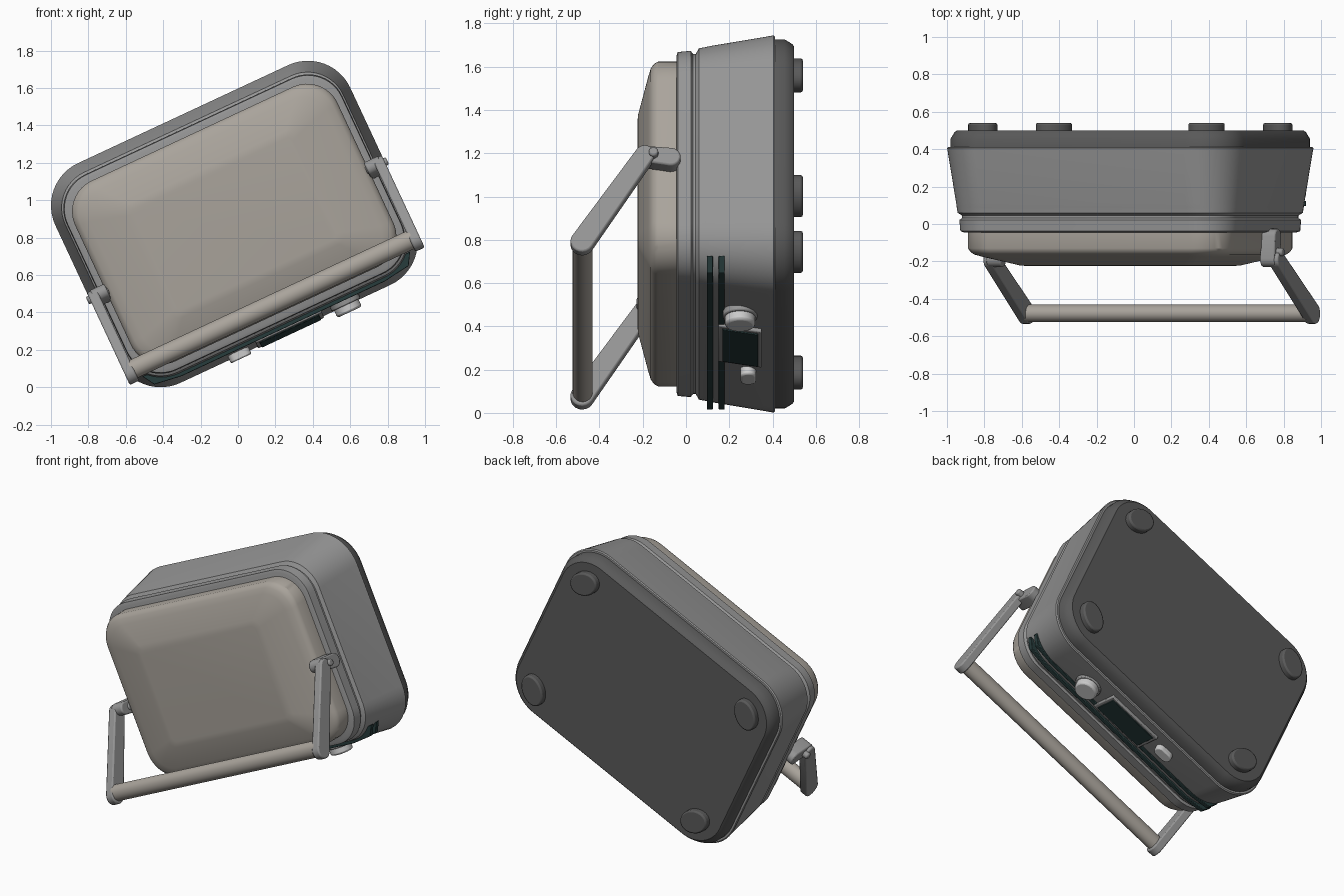
import bpy, bmesh
from math import sin, cos, pi, radians
from mathutils import Matrix, Vector

if "Cube" in bpy.data.objects:
    bpy.data.objects.remove(bpy.data.objects["Cube"])

# Parts are built upright around the body centre, then tilted in the front plane
TILT = Matrix.Translation((-0.02, 0, 0.873)) @ Matrix.Rotation(radians(-25), 4, 'Y')


def material(name, r, g, b):
    m = bpy.data.materials.new(name)
    m.diffuse_color = (r, g, b, 1)
    m.use_nodes = True
    m.node_tree.nodes["Principled BSDF"].inputs["Base Color"].default_value = m.diffuse_color
    return m


CREAM = material("warm_grey", 0.40, 0.37, 0.33)
STEEL = material("mid_grey", 0.30, 0.30, 0.30)
DARK = material("dark_grey", 0.10, 0.10, 0.10)
GLASS = material("dark_glass", 0.02, 0.045, 0.045)


def finish(name, bm, mat, bevel=0):
    bmesh.ops.recalc_face_normals(bm, faces=bm.faces)
    bm.transform(TILT)
    me = bpy.data.meshes.new(name)
    bm.to_mesh(me)
    bm.free()
    ob = bpy.data.objects.new(name, me)
    bpy.context.collection.objects.link(ob)
    if mat:
        me.materials.append(mat)
    if bevel:
        mod = ob.modifiers.new("soft_edges", 'BEVEL')
        mod.width, mod.segments, mod.limit_method = bevel, 2, 'ANGLE'
        mod.angle_limit = radians(40)
    return ob


def loft(bm, loops):
    rings = [[bm.verts.new(p) for p in lp] for lp in loops]
    n = len(rings[0])
    for a, b in zip(rings, rings[1:]):
        for i in range(n):
            j = (i + 1) % n
            bm.faces.new((a[i], a[j], b[j], b[i]))
    bm.faces.new(rings[0])
    bm.faces.new(rings[-1])


def shell(name, rings, mat):
    """Loft of rounded rectangles: (y, half width, half height, corner radius)."""
    loops = []
    for y, w, h, r in rings:
        lp = []
        for q, (sx, sz) in enumerate(((1, 1), (-1, 1), (-1, -1), (1, -1))):
            for k in range(13):
                a = (q + k / 12) * pi / 2
                lp.append((sx * (w - r) + r * cos(a), y, sz * (h - r) + r * sin(a)))
        loops.append(lp)
    bm = bmesh.new()
    loft(bm, loops)
    return finish(name, bm, mat)


def prism(name, pts, axis, lo, hi, mat=None, bevel=0):
    """Extrude a 2D outline along a local axis."""
    def put(p, d):
        v = list(p)
        v.insert(axis, d)
        return v
    bm = bmesh.new()
    loft(bm, [[put(p, d) for p in pts] for d in (lo, hi)])
    return finish(name, bm, mat, bevel)


def oval(cx, cy, rx, ry, turn=0, n=32):
    out = []
    for i in range(n):
        x, y = rx * cos(2 * pi * i / n), ry * sin(2 * pi * i / n)
        out.append((cx + x * cos(turn) - y * sin(turn), cy + x * sin(turn) + y * cos(turn)))
    return out


def capsule(a, b, ra, rb, n=10):
    a, b = Vector(a), Vector(b)
    d = (b - a).normalized()
    s = Vector((-d.y, d.x))
    pts = []
    for c, r, t in ((b, rb, -pi / 2), (a, ra, pi / 2)):
        for k in range(n + 1):
            ang = t + pi * k / n
            pts.append(tuple(c + r * (d * cos(ang) + s * sin(ang))))
    return pts


# Domed lid on the front
shell("lid", [(-0.225, .47, .30, .03), (-0.222, .51, .335, .05), (-0.175, .70, .47, .13),
              (-0.163, .745, .505, .165), (-0.148, .765, .525, .18), (-0.13, .774, .532, .18),
              (-0.03, .774, .532, .18)], CREAM)

# Flared body with a grooved rim
shell("body", [(-0.045, .79, .555, .19), (-0.038, .808, .573, .2), (0.022, .812, .577, .2),
               (0.032, .80, .567, .2), (0.045, .80, .567, .2), (0.06, .82, .59, .21),
               (0.09, .824, .596, .215), (0.11, .826, .602, .22), (0.395, .868, .646, .25),
               (0.405, .87, .648, .25), (0.412, .865, .643, .25)], STEEL)

# Dark base plate on the back
shell("base_plate", [(0.40, .852, .63, .235), (0.455, .852, .63, .235),
                     (0.49, .833, .61, .22), (0.5, .82, .60, .21)], DARK)

# Oval feet turned to follow the corners
for i, (sx, sz) in enumerate(((1, 1), (-1, 1), (-1, -1), (1, -1))):
    prism(f"foot_{i + 1}", oval(sx * .66, sz * .45, .1, .075, -sx * sz * pi / 4),
          1, 0.49, 0.54, DARK, 0.01)

# Handle: grip bar, two side arms, pivot lugs and pins
prism("handle_bar", oval(-.478, -.475, .047, .052), 0, -.83, .83, CREAM)
for side, s in (("left", -1), ("right", 1)):
    def part(name, pts, a, b):
        prism(f"{side}_{name}", pts, 0, min(s * a, s * b), max(s * a, s * b), STEEL, 0.008)
    part("handle_arm", capsule((-.48, -.49), (-.19, -.045), .054, .045), .815, .87)
    part("pivot_lug", capsule((-.19, -.035), (-.07, -.05), .04, .045), .765, .85)
    part("pivot_pin", oval(-.15, -.04, .022, .022, n=20), .76, .885)

# Control panel on the lower side: framed display, dial and button
prism("display_frame", [(.15, -.58), (.15, -.626), (.35, -.658), (.35, -.58)],
      0, -.165, .225, STEEL, 0.006)
prism("display_glass", [(.168, -.59), (.168, -.635), (.332, -.662), (.332, -.59)],
      0, -.145, .205, GLASS, 0.003)
prism("dial", oval(.36, .25, .072, .07), 2, -.688, -.6, None, 0.012)
prism("dial_collar", oval(.36, .25, .085, .08), 2, -.645, -.6, STEEL, 0.006)
prism("button", capsule((-.295, .288), (-.245, .288), .036, .036), 2, -.668, -.6, None, 0.008)

# Two dark trim strips along the lower side
half = [(.60, -.618), (.75, -.597), (.79, -.53), (.60, -.55)]
outline = half + [(-x, z) for x, z in reversed(half)]
for i, y in enumerate((.11, .165)):
    prism(f"trim_strip_{i + 1}", outline, 1, y - .014, y + .014, GLASS, 0.003)

# Smooth curved faces, keep sharp edges
bpy.ops.object.select_all(action='SELECT')
bpy.context.view_layer.objects.active = bpy.context.selected_objects[0]
bpy.ops.object.shade_smooth_by_angle(angle=radians(32))
